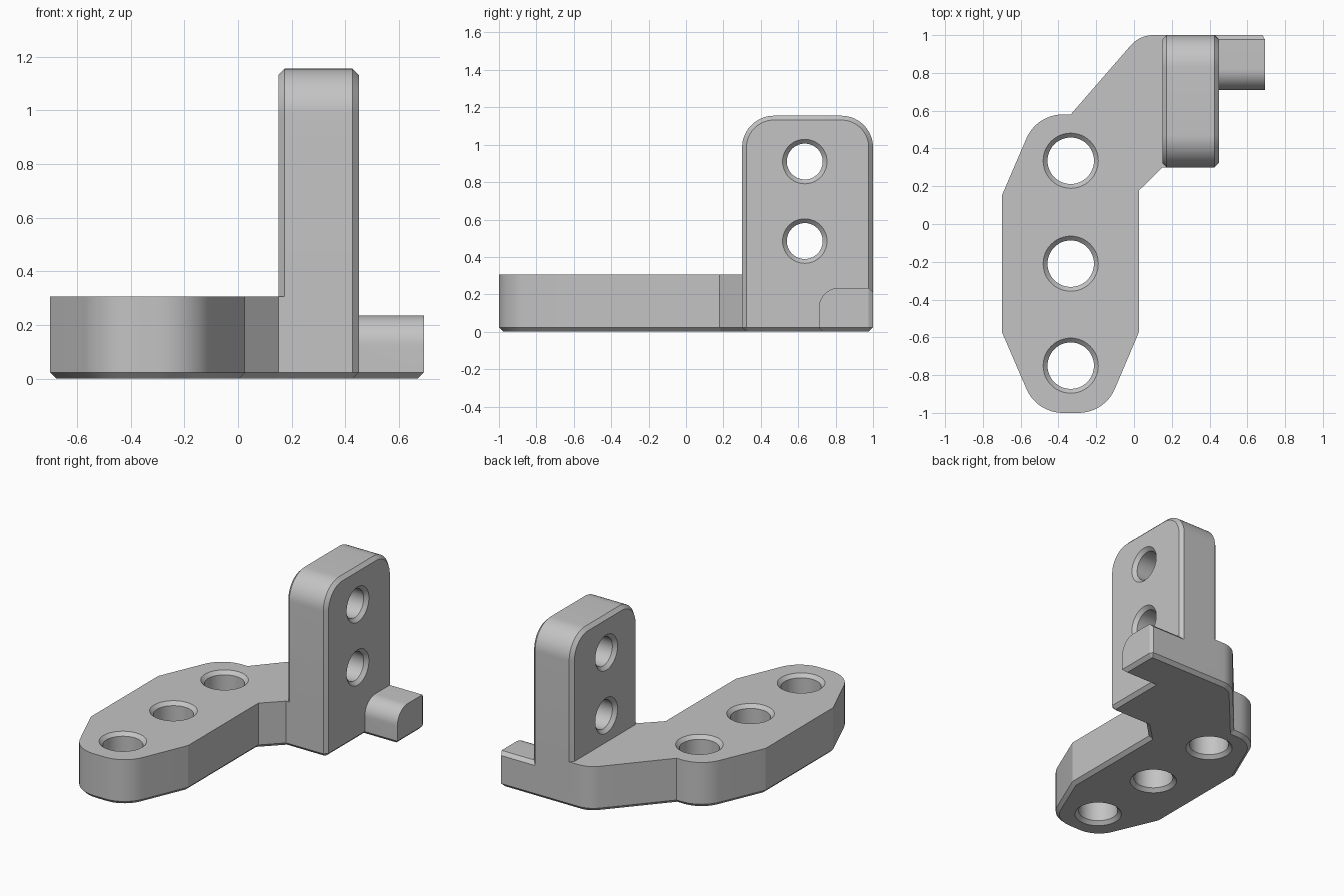
import bpy, bmesh, math
from mathutils import Vector

cube = bpy.data.objects.get("Cube")
if cube:
    bpy.data.objects.remove(cube, do_unlink=True)

CH = 0.023  # edge chamfer

grey = bpy.data.materials.new("plain grey")
grey.use_nodes = True
grey.diffuse_color = (0.55, 0.55, 0.55, 1)
grey.node_tree.nodes["Principled BSDF"].inputs["Base Color"].default_value = grey.diffuse_color


def rounded(corners, step=math.radians(6)):
    """Counter-clockwise outline; a third value on a corner is its fillet radius."""
    out = []
    pts = [Vector(c[:2]) for c in corners]
    for i, c in enumerate(corners):
        p = pts[i]
        if len(c) < 3:
            out.append(p)
            continue
        a = (pts[i - 1] - p).normalized()
        b = (pts[(i + 1) % len(pts)] - p).normalized()
        half = a.angle(b) / 2
        centre = p + (a + b).normalized() * c[2] / math.sin(half)
        start = p + a * c[2] / math.tan(half) - centre
        turn = math.pi - 2 * half
        n = max(2, round(turn / step))
        for k in range(n + 1):
            t = turn * k / n
            out.append(centre + Vector((start.x * math.cos(t) - start.y * math.sin(t),
                                        start.x * math.sin(t) + start.y * math.cos(t))))
    return out


def circle(x, y, r, n=48):
    return [Vector((x + r * math.cos(math.tau * i / n), y + r * math.sin(math.tau * i / n)))
            for i in range(n)]


def inset(pts, d):
    """Mitred inward offset of a counter-clockwise outline."""
    out = []
    for i, p in enumerate(pts):
        a = (p - pts[i - 1]).normalized()
        b = (pts[(i + 1) % len(pts)] - p).normalized()
        na, nb = Vector((-a.y, a.x)), Vector((-b.y, b.x))
        out.append(p + (na + nb) * d / (1 + na.dot(nb)))
    return out


def prism(name, outline, layers, along_x=False):
    """Stack (height, inset) copies of an outline into a solid."""
    bm = bmesh.new()
    rings = []
    for h, d in layers:
        rings.append([bm.verts.new((h, p.x, p.y) if along_x else (p.x, p.y, h))
                      for p in inset(outline, d)])
    for lo, hi in zip(rings, rings[1:]):
        for i in range(len(lo)):
            bm.faces.new((lo[i - 1], lo[i], hi[i], hi[i - 1]))
    bm.faces.new(rings[0][::-1])
    bm.faces.new(rings[-1])
    bmesh.ops.recalc_face_normals(bm, faces=bm.faces)
    mesh = bpy.data.meshes.new(name)
    bm.to_mesh(mesh)
    bm.free()
    mesh.materials.append(grey)
    ob = bpy.data.objects.new(name, mesh)
    bpy.context.collection.objects.link(ob)
    return ob


def combine(target, tool, operation):
    mod = target.modifiers.new(operation.lower(), 'BOOLEAN')
    mod.operation, mod.solver, mod.object = operation, 'EXACT', tool
    bpy.context.view_layer.objects.active = target
    bpy.ops.object.modifier_apply(modifier=mod.name)
    bpy.data.objects.remove(tool, do_unlink=True)


def drill(target, x, y, r, lo, hi, along_x=False):
    """Through hole countersunk at both ends."""
    e = 0.05
    layers = [(lo - e, -CH - e), (lo + CH, 0), (hi - CH, 0), (hi + e, -CH - e)]
    combine(target, prism("hole_cutter", circle(x, y, r), layers, along_x), 'DIFFERENCE')


# Base plate: tapered foot, angled neck and the footing under the wall
foot = rounded([
    (-0.70, -0.57), (-0.515, -1.0, 0.21), (-0.155, -1.0, 0.21), (0.027, -0.57),
    (0.027, 0.178), (0.15, 0.30), (0.45 - CH, 0.30), (0.45, 0.30 + CH),
    (0.45, 1 - CH), (0.45 - CH, 1.0), (0.03, 1.0, 0.16), (-0.335, 0.58),
    (-0.515, 0.58, 0.21), (-0.70, 0.15)])
bracket = prism("bracket", foot, [(0, CH), (CH, 0), (0.305, 0)])

# Upright wall
wall_profile = rounded([(0.30, 0.1), (1.0, 0.1), (1.0, 1.155, 0.17), (0.30, 1.155, 0.17)])
wall = prism("upright_wall", wall_profile,
             [(0.15, CH), (0.15 + CH, 0), (0.45 - CH, 0), (0.45, CH)], along_x=True)

# Side tab: chamfered footprint trimmed by a rounded side profile
tab_plan = rounded([(0.3, 0.71), (0.693, 0.71), (0.693, 1 - CH), (0.68, 1.0), (0.3, 1.0)])
tab = prism("side_tab", tab_plan, [(0, CH), (CH, 0), (0.3, 0)])
tab_side = rounded([(0.71, -0.1), (1.0, -0.1), (1.0, 0.235 - CH), (1 - CH, 0.235),
                    (0.71, 0.235, 0.11)])
combine(tab, prism("tab_trim", tab_side, [(0.2, 0), (0.8, 0)], along_x=True), 'INTERSECT')

combine(bracket, wall, 'UNION')
combine(bracket, tab, 'UNION')

# Mounting holes
for y in (0.335, -0.21, -0.75):
    drill(bracket, -0.335, y, 0.123, 0, 0.305)
for z in (0.485, 0.91):
    drill(bracket, 0.635, z, 0.096, 0.15, 0.45, along_x=True)

bpy.ops.object.select_all(action='DESELECT')
bracket.select_set(True)
bpy.context.view_layer.objects.active = bracket
bpy.ops.object.shade_smooth_by_angle(angle=math.radians(20))
